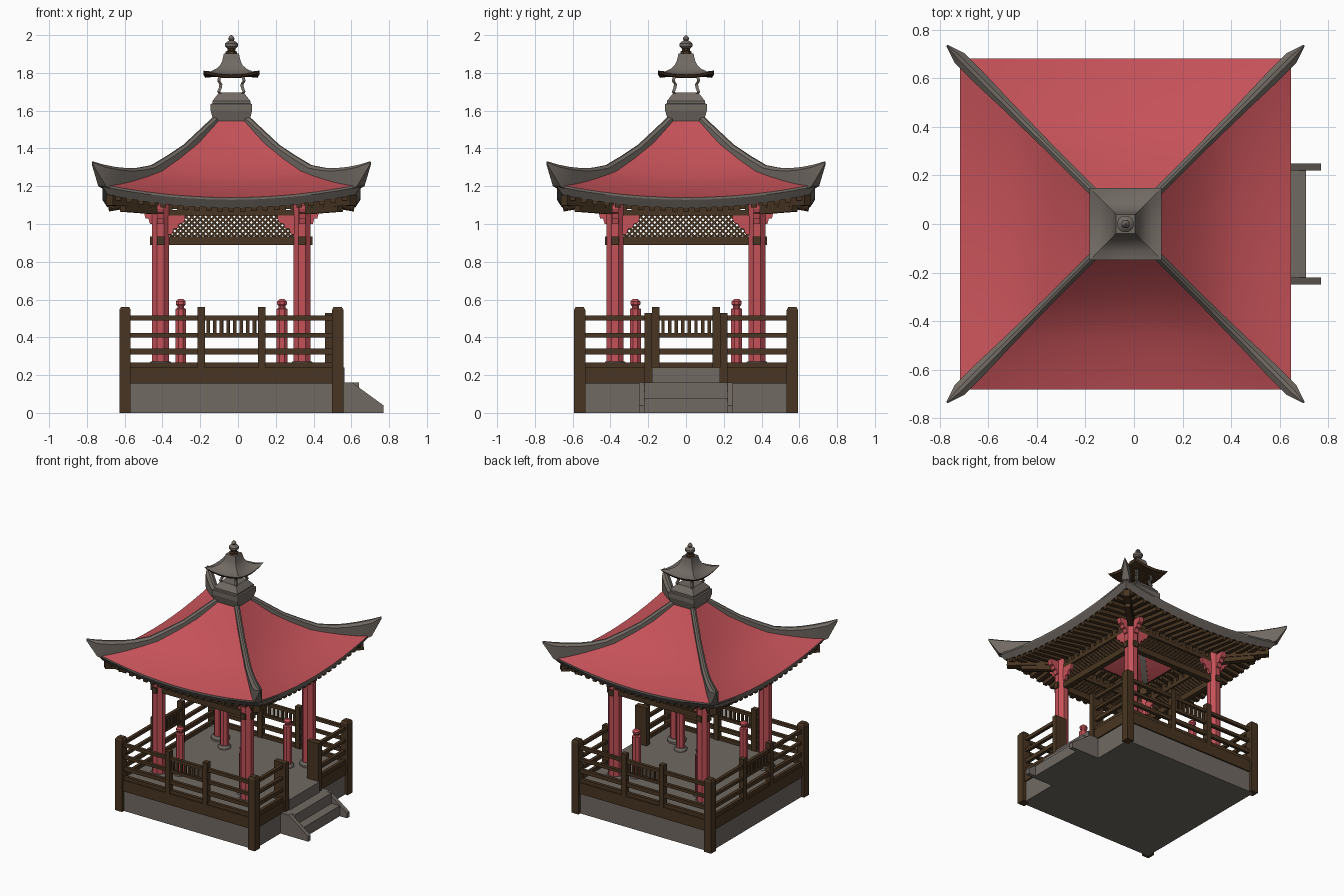
import bpy, bmesh, math
from mathutils import Matrix, Vector

if "Cube" in bpy.data.objects:
    bpy.data.objects.remove(bpy.data.objects["Cube"])

CX = -0.035  # pavilion axis; the steps stick out on +x


def mat(name, c):
    m = bpy.data.materials.new(name)
    m.diffuse_color = (*c, 1)
    m.use_nodes = True
    m.node_tree.nodes["Principled BSDF"].inputs["Base Color"].default_value = m.diffuse_color
    return m


RED = mat("red lacquer", (0.56, 0.085, 0.10))
STONE = mat("grey stone", (0.165, 0.143, 0.125))
WOOD = mat("dark wood", (0.066, 0.036, 0.016))
SIDES = [Matrix.Rotation(k * math.pi / 2, 4, 'Z') for k in range(4)]  # front, right, back, left
ONE = [Matrix.Identity(4)]


class Part:
    """Collects primitives into one object."""
    def __init__(self, name, material):
        self.name, self.material, self.bm = name, material, bmesh.new()

    def loft(self, rings, mats=ONE, closed=True, caps=True):
        for M in mats:
            vs = [[self.bm.verts.new(M @ Vector(p)) for p in r] for r in rings]
            n = len(rings[0])
            for a, b in zip(vs, vs[1:]):
                for i in range(n if closed else n - 1):
                    j = (i + 1) % n
                    self.bm.faces.new((a[i], a[j], b[j], b[i]))
            if caps:
                self.bm.faces.new(vs[0][::-1])
                self.bm.faces.new(vs[-1])

    def box(self, x, y, z, mats=ONE):
        self.loft([[(x[0], y[0], h), (x[1], y[0], h), (x[1], y[1], h), (x[0], y[1], h)] for h in z], mats)

    def prism(self, pts, y0, y1, mats=ONE):
        self.loft([[(x, y, z) for x, z in pts] for y in (y0, y1)], mats)

    def bar(self, a, b, w, h, mats=ONE):
        a, b = Vector(a), Vector(b)
        d = (b - a).normalized()
        s = d.cross(Vector((0, 0, 1))).normalized()
        u = s.cross(d)
        q = [s * w / 2 * i + u * h / 2 * j for i, j in ((-1, -1), (1, -1), (1, 1), (-1, 1))]
        self.loft([[p + o for o in q] for p in (a, b)], mats)

    def turn(self, prof, n, at=(0, 0), mats=ONE):
        k = 1 / math.cos(math.pi / n)
        self.loft([[(at[0] + r * k * math.cos((i + .5) * 2 * math.pi / n),
                     at[1] + r * k * math.sin((i + .5) * 2 * math.pi / n), z) for i in range(n)]
                   for r, z in prof], mats)

    def sheet(self, rows, n=10):
        """Four-sided skirt; each row is (distance, height function of u in -1..1)."""
        us = [-1 + 2 * i / n for i in range(n + 1)]
        self.loft([[(u * d, -d, f(u)) for u in us] for d, f in rows], SIDES, False, False)

    def done(self, smooth=None, dx=CX):
        bmesh.ops.remove_doubles(self.bm, verts=self.bm.verts, dist=1e-5)
        bmesh.ops.recalc_face_normals(self.bm, faces=self.bm.faces)
        me = bpy.data.meshes.new(self.name)
        self.bm.to_mesh(me)
        self.bm.free()
        me.materials.append(self.material)
        if smooth:
            me.polygons.foreach_set("use_smooth", [True] * len(me.polygons))
            me.set_sharp_from_angle(angle=math.radians(smooth))
        ob = bpy.data.objects.new(self.name, me)
        ob.location.x = dx
        bpy.context.collection.objects.link(ob)


# stone base, floor and landing
p = Part("stone_base", STONE)
p.box((-.57, .57), (-.57, .57), (0, .16))
p.box((-.55, .55), (-.55, .55), (.16, .24))
p.box((.5, .6), (-.18, .18), (.16, .24))
p.done()

# entrance steps with sloping cheeks
p = Part("entrance_steps", STONE)
p.box((.5, .71), (-.22, .22), (0, .08))
p.box((.5, .64), (-.22, .22), (.08, .16))
for y in (-.25, .22):
    p.prism([(.5, 0), (.77, 0), (.77, .04), (.605, .16), (.5, .16)], y, y + .03)
p.done(dx=0)

# railing: corner posts, sill beams, rails, slats
closed = [SIDES[0], SIDES[2], SIDES[3]]
gate = [SIDES[1]]
p = Part("corner_posts", WOOD)
p.turn([(.03, 0), (.03, .545), (.022, .56)], 4, (-.563, -.563), SIDES)
p.done()
p = Part("railing", WOOD)
rails = ((.24, .267), (.31, .34), (.4, .422), (.49, .515))
for M, spans in ((closed, [(-.54, .54)]), (gate, [(-.54, -.2), (.2, .54)])):
    for s in spans:
        p.box(s, (-.58, -.53), (.155, .24), M)
        for z in rails:
            p.box(s, (-.572, -.548), z, M)
for x in (-.16, .16):
    p.box((x - .02, x + .02), (-.58, -.54), (.24, .56), closed)
for i in range(8):
    x = -.123 + i * .035
    p.box((x - .009, x + .009), (-.567, -.553), (.42, .492), closed)
for x in (-.2, .2):
    p.box((x - .02, x + .02), (-.592, -.495), (.16, .53), gate)
p.done()

# columns, short posts and their stone feet
C, B = .375, .268
p = Part("columns", RED)
p.turn([(.045, .25), (.045, 1.12)], 8, (C, C), SIDES)
p.done()
p = Part("short_posts", RED)
p.turn([(.029, .25), (.029, .55), (.018, .555), (.018, .565), (.026, .575), (.026, .59), (.014, .602)],
       8, (B, B), SIDES)
p.done()
p = Part("column_feet", STONE)
p.turn([(.065, .24), (.065, .255), (.052, .272)], 12, (C, C), SIDES)
p.turn([(.045, .24), (.045, .252), (.036, .265)], 12, (B, B), SIDES)
p.done()

# tie beams between columns, with blocks on top
p = Part("tie_beams", WOOD)
p.box((-.43, .43), (-C - .02, -C + .02), (.89, .935), SIDES)
p.box((-.4, .4), (-C - .02, -C + .02), (1.045, 1.075), SIDES)
for i in range(12):
    x = -.33 + i * .06
    p.box((x - .018, x + .018), (-C - .015, -C + .015), (1.075, 1.115), SIDES)
p.done()

# diagonal lattice panels, strips clipped to the panel
p = Part("lattice_panels", WOOD)
z0, z1, W = .93, 1.05, .335
h = z1 - z0
for i in range(27):
    x = -W - h + .017 + i * .03
    a, b = max(0, -W - x), min(h, W - x)
    if b - a > .01:
        for s in (1, -1):
            p.bar((s * (x + a), -C, z0 + a), (s * (x + b), -C, z0 + b), .012, .011, SIDES)
p.done()

# stepped red brackets on both sides of each column
p = Part("column_brackets", RED)
steps = [(0, 0), (.02, 0), (.03, .03), (.05, .03), (.058, .055), (.08, .06), (.09, .08), (.09, .1), (0, .1)]
for s in (1, -1):
    p.prism([(s * (C - .04 - x), .945 + z) for x, z in steps], -C - .024, -C + .024, SIDES)
    p.prism([(s * (C + .04 + x * .8), 1.0 + z) for x, z in steps], -C - .018, -C + .018, SIDES)
p.done()


# main roof surface: straight eaves in plan, sagging between raised corners
def along(pts, d):
    for (a, za), (b, zb) in zip(pts, pts[1:]):
        if d <= b + 1e-9:
            return za + (zb - za) * (d - a) / (b - a)


def roof_rows(hip, sag):
    d0, d1 = hip[0][0], hip[-1][0]
    return [(d, lambda u, z=z, k=sag * (d - d0) / (d1 - d0): z - k * (1 - u * u)) for d, z in hip]


hip = [(.09, 1.55), (.2, 1.43), (.3, 1.35), (.395, 1.285), (.47, 1.258), (.55, 1.235), (.62, 1.22), (.683, 1.21)]
rows = roof_rows(hip, .07)
p = Part("roof", RED)
p.sheet(rows, 12)
p.done(30)
p = Part("eave_fascia", STONE)
eave = rows[-1][1]
p.sheet([rows[-1], (.683, lambda u: eave(u) - .012), (.655, lambda u: eave(u) - .055)], 12)
p.done(30)


# soffit boards and rafters under the eaves
def low(d, x):
    t = (d - .3) / .355
    return 1.15 * (1 - t) + t * (1.09 + .07 * (x / .655) ** 2)


p = Part("soffit", WOOD)
p.sheet([(d, lambda u, d=d: low(d, u * d)) for d in (.655, .53, .41, .3)], 12)
p.done(30)
p = Part("rafters", WOOD)
for i in range(21):
    x = -.6 + i * .06
    d = max(.31, abs(x))
    p.bar((x, -.65, low(.65, x) - .012), (x, -d, low(d, x) - .012), .03, .026, SIDES)
p.bar((.3, .3, 1.11), (.645, .645, 1.125), .05, .055, SIDES)
p.bar((.38, .38, 1.07), (.575, .575, 1.085), .04, .04, SIDES)
p.done()

# hip ridges sweeping up to pointed corners
p = Part("hip_ridges", STONE)
rings = []
for d, zb, zt, w in ((.085, 1.52, 1.575, .018), (.17, 1.44, 1.495, .018), (.25, 1.37, 1.42, .018),
                     (.34, 1.30, 1.36, .019), (.42, 1.25, 1.312, .021), (.49, 1.22, 1.298, .023),
                     (.55, 1.19, 1.295, .026), (.62, 1.165, 1.302, .029), (.685, 1.2, 1.315, .028),
                     (.736, 1.315, 1.332, .004)):
    c, s, q = Vector((d, d, 0)), Vector((.707, -.707, 0)), min(.015, (zt - zb) / 3)
    rings.append([c + s * w * k + Vector((0, 0, z)) for k, z in
                  ((-1, zb), (1, zb), (1, zt - q), (.3, zt), (-.3, zt), (-1, zt - q))])
p.loft(rings, SIDES)
p.done(30)

# stepped cap on the roof peak
p = Part("peak_cap", STONE)
p.turn([(.092, 1.535), (.11, 1.6), (.11, 1.635), (.1, 1.638), (.1, 1.652), (.066, 1.695)], 4)
p.done()

# lantern legs, small roof, wooden underside
p = Part("lantern_legs", STONE)
path = [(.055, 1.685), (.067, 1.7), (.058, 1.722), (.056, 1.74), (.067, 1.757), (.06, 1.79)]
p.loft([[(r + a, r + b, z) for a, b in ((-.008, -.008), (.008, -.008), (.008, .008), (-.008, .008))]
        for r, z in path], SIDES)
p.done()
small = [(.04, 1.902), (.048, 1.865), (.06, 1.84), (.08, 1.822), (.11, 1.808), (.148, 1.812)]
rows = roof_rows(small, .022)
p = Part("lantern_roof", STONE)
p.sheet(rows, 8)
p.box((-.04, .04), (-.04, .04), (1.885, 1.902))
p.done(30)
p = Part("lantern_underside", WOOD)
edge = rows[-1][1]
p.sheet([rows[-1], (.138, lambda u: edge(u) - .016), (.1, lambda u: 1.778), (.03, lambda u: 1.785)], 8)
p.box((-.06, .06), (-.06, .06), (1.772, 1.79))
p.done()

# finial
p = Part("finial_neck", WOOD)
p.turn([(.03, 1.9), (.03, 1.912), (.02, 1.918), (.022, 1.93)], 8)
p.done()
p = Part("finial", STONE)
p.turn([(.022, 1.928), (.034, 1.94), (.034, 1.955), (.022, 1.966), (.012, 1.971), (.017, 1.98),
        (.013, 1.99), (.003, 2.0)], 12)
p.done(40)
